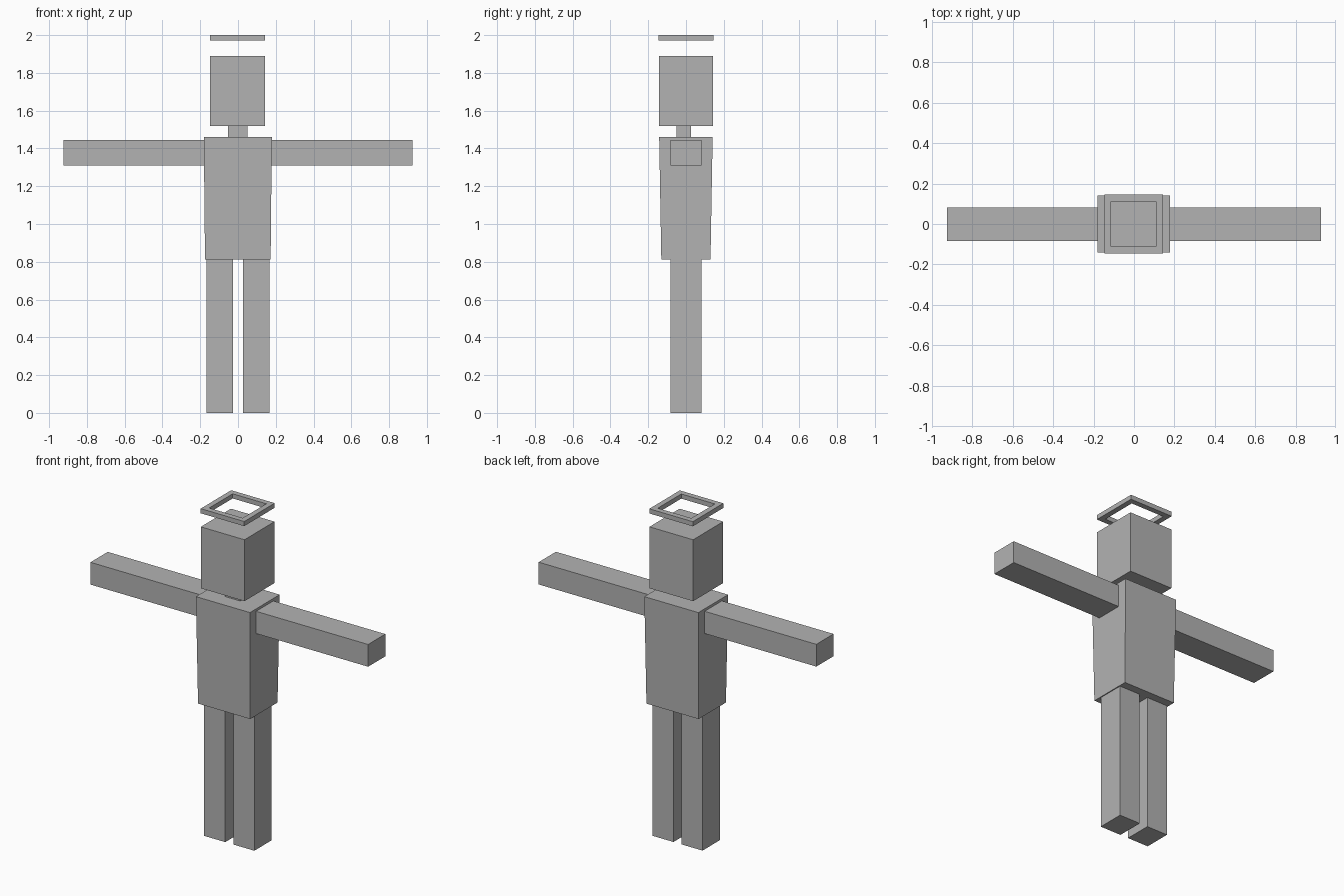
import bpy
import bmesh

if "Cube" in bpy.data.objects:
    bpy.data.objects.remove(bpy.data.objects["Cube"])

grey = bpy.data.materials.new("plain grey")
grey.diffuse_color = (0.45, 0.45, 0.45, 1)
grey.use_nodes = True
grey.node_tree.nodes["Principled BSDF"].inputs["Base Color"].default_value = grey.diffuse_color


def finish(name, bm):
    bmesh.ops.recalc_face_normals(bm, faces=bm.faces[:])
    mesh = bpy.data.meshes.new(name)
    bm.to_mesh(mesh)
    bm.free()
    mesh.materials.append(grey)
    obj = bpy.data.objects.new(name, mesh)
    bpy.context.collection.objects.link(obj)
    return obj


def block(name, x, y, z, bottom=(1, 1)):
    """Box from (min, max) ranges; bottom scales the lower face for a taper."""
    bm = bmesh.new()
    bmesh.ops.create_cube(bm, size=1)
    for v in bm.verts:
        sx, sy = bottom if v.co.z < 0 else (1, 1)
        v.co.x = sum(x) / 2 + v.co.x * (x[1] - x[0]) * sx
        v.co.y = sum(y) / 2 + v.co.y * (y[1] - y[0]) * sy
        v.co.z = sum(z) / 2 + v.co.z * (z[1] - z[0])
    return finish(name, bm)


# Body
block("torso", (-0.181, 0.179), (-0.142, 0.141), (0.813, 1.46), (0.965, 0.92))
block("neck", (-0.053, 0.05), (-0.05, 0.027), (1.46, 1.52))
block("head", (-0.147, 0.144), (-0.144, 0.142), (1.52, 1.89))

# Limbs, mirrored left and right
for side, s in (("left", 1), ("right", -1)):
    arm = sorted((s * 0.176, s * 0.925))
    leg = sorted((s * 0.027, s * 0.167))
    block(side + "_arm", arm, (-0.083, 0.081), (1.311, 1.445))
    block(side + "_leg", leg, (-0.083, 0.081), (0, 0.815))

# Square halo: a ring of quads extruded upward
bm = bmesh.new()
rings = [[bm.verts.new((-0.002 + sx * r, sy * r, 1.972))
          for sx, sy in ((-1, -1), (1, -1), (1, 1), (-1, 1))]
         for r in (0.145, 0.112)]
faces = [bm.faces.new((rings[0][i], rings[0][(i + 1) % 4],
                       rings[1][(i + 1) % 4], rings[1][i])) for i in range(4)]
top = bmesh.ops.extrude_face_region(bm, geom=faces, use_keep_orig=True)
for v in top["geom"]:
    if isinstance(v, bmesh.types.BMVert):
        v.co.z = 2.0
finish("halo", bm)
